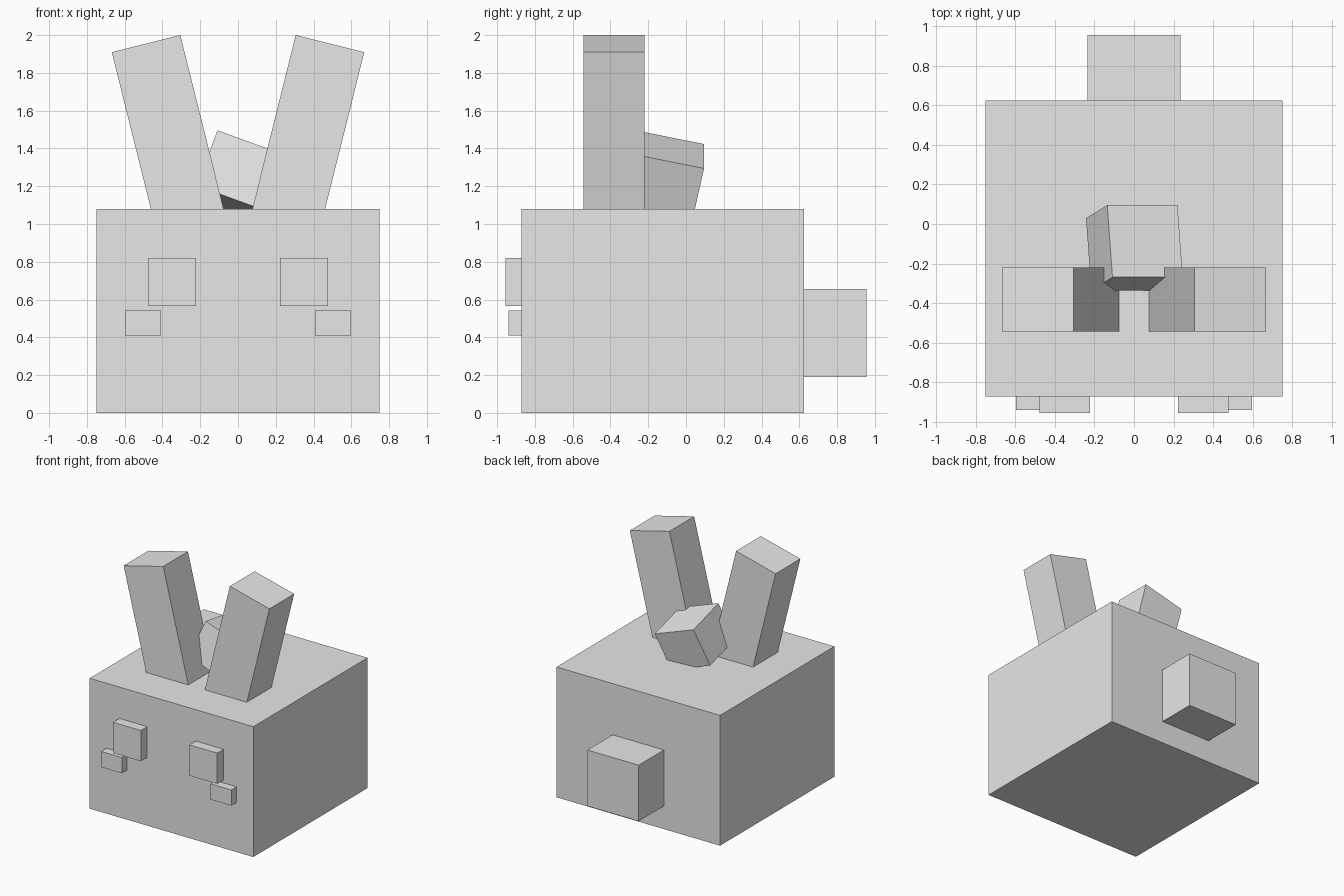
import bpy
from math import radians

default = bpy.data.objects.get("Cube")
if default:
    bpy.data.objects.remove(default, do_unlink=True)

grey = bpy.data.materials.new("light grey")
grey.use_nodes = True
grey.diffuse_color = (0.8, 0.8, 0.8, 1)
grey.node_tree.nodes["Principled BSDF"].inputs["Base Color"].default_value = (0.8, 0.8, 0.8, 1)


def box(name, centre, size, tilt=(0, 0, 0)):
    """Add a flat-faced box with its tilt in degrees."""
    bpy.ops.mesh.primitive_cube_add(size=1, location=centre,
                                    rotation=[radians(a) for a in tilt])
    ob = bpy.context.object
    ob.name = ob.data.name = name
    ob.scale = size
    ob.data.materials.append(grey)
    return ob


# Body and tail
box("body", (0, -0.123, 0.54), (1.5, 1.496, 1.08))
box("tail", (0, 0.765, 0.423), (0.47, 0.38, 0.465))

# Paired parts: ears splayed outwards, raised eyes and cheeks
for side, s in (("left", 1), ("right", -1)):
    box(side + "_ear", (s * 0.366, -0.381, 1.47), (0.374, 0.324, 1.0), (0, s * 14, 0))
    box(side + "_eye", (s * 0.35, -0.9, 0.693), (0.255, 0.11, 0.255))
    box(side + "_cheek", (s * 0.502, -0.89, 0.476), (0.19, 0.1, 0.13))

# Crooked tuft behind the ears
box("tuft", (0.002, -0.12, 1.248), (0.378, 0.373, 0.32), (-12, 20, 0))
